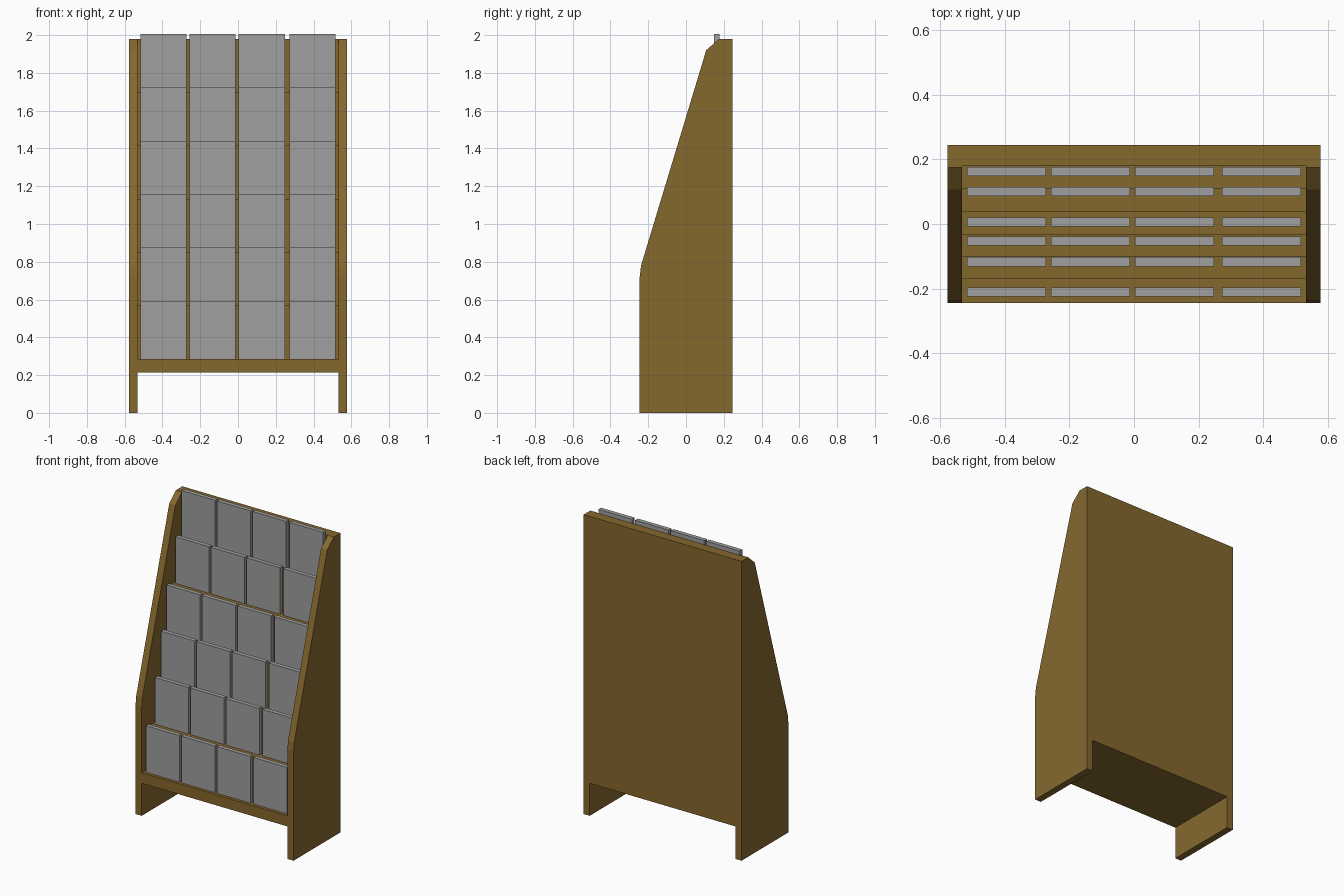
import bpy
import bmesh

cube = bpy.data.objects.get("Cube")
if cube:
    bpy.data.objects.remove(cube, do_unlink=True)


def material(name, rgb):
    mat = bpy.data.materials.new(name)
    mat.use_nodes = True
    color = (*rgb, 1.0)
    mat.diffuse_color = color
    mat.node_tree.nodes["Principled BSDF"].inputs["Base Color"].default_value = color
    return mat


def extrude_profile(name, profile, x0, x1, mat):
    """Extrude a (y, z) outline along x from x0 to x1."""
    bm = bmesh.new()
    face = bm.faces.new([bm.verts.new((x0, y, z)) for y, z in profile])
    result = bmesh.ops.extrude_face_region(bm, geom=[face])
    moved = [v for v in result["geom"] if isinstance(v, bmesh.types.BMVert)]
    bmesh.ops.translate(bm, verts=moved, vec=(x1 - x0, 0, 0))
    bmesh.ops.recalc_face_normals(bm, faces=bm.faces)
    mesh = bpy.data.meshes.new(name)
    bm.to_mesh(mesh)
    bm.free()
    mesh.materials.append(mat)
    obj = bpy.data.objects.new(name, mesh)
    bpy.context.collection.objects.link(obj)
    return obj


wood = material("brown wood", (0.235, 0.14, 0.027))
grey = material("grey cover", (0.35, 0.35, 0.35))

FRONT, BACK = -0.245, 0.245
INNER, OUTER = 0.533, 0.578
TOP = 1.98

# Side panels with sloping front edges
side = [(FRONT, 0), (BACK, 0), (BACK, TOP), (0.175, TOP),
        (0.107, 1.92), (-0.238, 0.78), (FRONT, 0.72)]
extrude_profile("left_side_panel", side, INNER, OUTER, wood)
extrude_profile("right_side_panel", side, -OUTER, -INNER, wood)

# Stepped shelf body: each tread ends at the riser of the next
risers = [-0.17, -0.10, -0.034, 0.038, 0.11, 0.18]
treads = [0.285 + i * 0.2825 for i in range(len(risers))]
steps = [(BACK, 0.215), (FRONT, 0.215), (FRONT, treads[0])]
for i, y in enumerate(risers):
    next_z = treads[i + 1] if i + 1 < len(treads) else TOP
    steps += [(y, treads[i]), (y, next_z)]
steps.append((BACK, TOP))
extrude_profile("stepped_shelves", steps, -INNER, INNER, wood)

# Booklets: four on each tread
booklet_fronts = [-0.225, -0.131, -0.067, -0.008, 0.086, 0.149]
columns = [-0.517, -0.257, 0.003, 0.272]
WIDTH, DEPTH = 0.245, 0.028
for row, (y, z) in enumerate(zip(booklet_fronts, treads)):
    top = z + 0.308
    outline = [(y, z), (y + DEPTH, z), (y + DEPTH, top), (y, top)]
    for col, x in enumerate(columns):
        extrude_profile(f"booklet_{row + 1}_{col + 1}", outline, x, x + WIDTH, grey)
